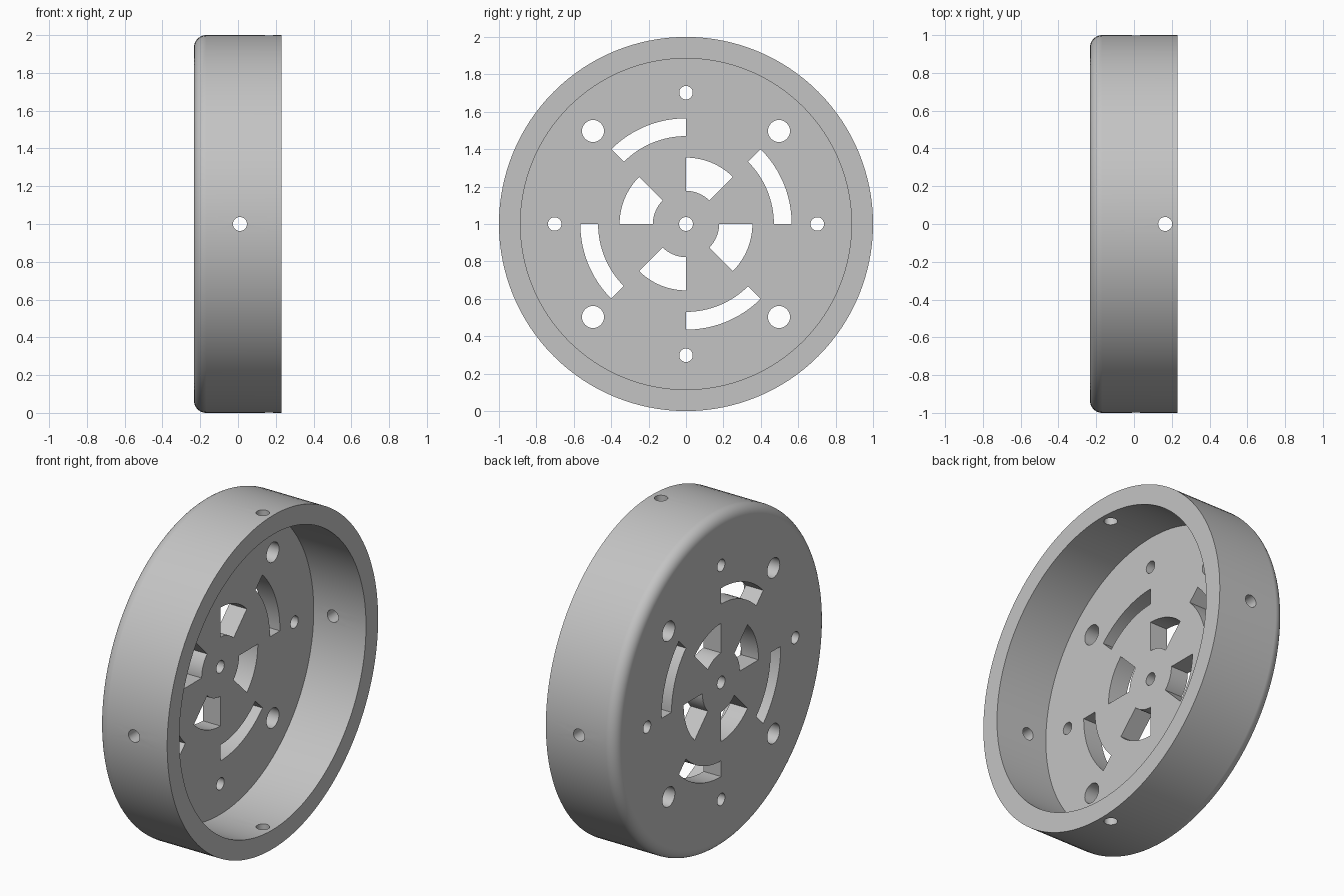
import bpy, bmesh, math
from mathutils import Matrix, Vector

cube = bpy.data.objects.get("Cube")
if cube:
    bpy.data.objects.remove(cube, do_unlink=True)

BACK, FLOOR, RIM = -0.233, -0.117, 0.23    # x of closed face, inner floor, open rim
R_OUT, R_IN, FILLET = 1.0, 0.885, 0.065
CENTRE = Vector((0, 0, 1))

grey = bpy.data.materials.new("light grey")
grey.use_nodes = True
grey.diffuse_color = (0.55, 0.55, 0.55, 1)
grey.node_tree.nodes["Principled BSDF"].inputs["Base Color"].default_value = (0.55, 0.55, 0.55, 1)


def make_object(name, bm):
    bmesh.ops.recalc_face_normals(bm, faces=bm.faces[:])
    mesh = bpy.data.meshes.new(name)
    bm.to_mesh(mesh)
    bm.free()
    mesh.materials.append(grey)
    obj = bpy.data.objects.new(name, mesh)
    bpy.context.collection.objects.link(obj)
    return obj


def add_sector(bm, r0, r1, a0, a1, steps=16):
    """Curved slot through the floor, angles in degrees from +y towards +z."""
    angles = [math.radians(a0 + (a1 - a0) * i / steps) for i in range(steps + 1)]
    outline = [(r1, a) for a in angles] + [(r0, a) for a in reversed(angles)]
    verts = [bm.verts.new((BACK - 0.1, r * math.cos(a), 1 + r * math.sin(a))) for r, a in outline]
    face = bm.faces.new(verts)
    out = bmesh.ops.extrude_face_region(bm, geom=[face])
    moved = [g for g in out["geom"] if isinstance(g, bmesh.types.BMVert)]
    bmesh.ops.translate(bm, verts=moved, vec=(FLOOR - BACK + 0.18, 0, 0))


def add_hole(bm, centre, radius, depth, axis):
    """Round cutter along the given axis."""
    turn = Vector((0, 0, 1)).rotation_difference(Vector(axis)).to_matrix().to_4x4()
    bmesh.ops.create_cone(bm, cap_ends=True, segments=32, radius1=radius, radius2=radius,
                          depth=depth, matrix=Matrix.Translation(centre) @ turn)


# Wheel shell: spin the wall section about the x axis, then close floor and back face
profile = [(FLOOR, R_IN), (RIM, R_IN), (RIM, R_OUT)]
for i in range(11):
    a = math.radians(90 + 9 * i)
    profile.append((BACK + FILLET + FILLET * math.cos(a), R_OUT - FILLET + FILLET * math.sin(a)))
bm = bmesh.new()
verts = [bm.verts.new((x, 0, 1 + r)) for x, r in profile]
edges = [bm.edges.new(pair) for pair in zip(verts, verts[1:])]
bmesh.ops.spin(bm, geom=verts + edges, cent=CENTRE, axis=(1, 0, 0),
               angle=math.tau, steps=128, use_duplicate=False)
bmesh.ops.remove_doubles(bm, verts=bm.verts[:], dist=1e-4)
bmesh.ops.holes_fill(bm, edges=[e for e in bm.edges if e.is_boundary], sides=0)
wheel = make_object("wheel_shell", bm)

# Cutters for every opening
bm = bmesh.new()
mid = (BACK + FLOOR) / 2
add_hole(bm, (mid, 0, 1), 0.037, 0.3, (1, 0, 0))                # axle hole
for k in range(4):
    add_sector(bm, 0.177, 0.355, 45 + 90 * k, 90 + 90 * k)      # inner windows
    add_sector(bm, 0.47, 0.565, 90 * k, 45 + 90 * k)            # outer slots
    for radius, dist, turn in ((0.036, 0.702, 0), (0.059, 0.703, 45)):
        a = math.radians(90 * k + turn)                         # bolt holes
        add_hole(bm, (mid, dist * math.cos(a), 1 + dist * math.sin(a)), radius, 0.3, (1, 0, 0))
for sign in (-1, 1):                                            # holes through the wall
    add_hole(bm, (0.01, 0.94 * sign, 1), 0.037, 0.3, (0, 1, 0))
    add_hole(bm, (0.165, 0, 1 + 0.94 * sign), 0.037, 0.3, (0, 0, 1))
cutter = make_object("opening_cutter", bm)
cutter.hide_render = True

# Cut, tidy and shade
bpy.ops.object.select_all(action="DESELECT")
bpy.context.view_layer.objects.active = wheel
wheel.select_set(True)
cut = wheel.modifiers.new("openings", "BOOLEAN")
cut.operation, cut.solver, cut.object = "DIFFERENCE", "EXACT", cutter
bpy.ops.object.modifier_apply(modifier=cut.name)
bpy.data.objects.remove(cutter, do_unlink=True)
bpy.ops.object.shade_smooth_by_angle(angle=math.radians(30))
weighted = wheel.modifiers.new("even_shading", "WEIGHTED_NORMAL")
weighted.keep_sharp = True
